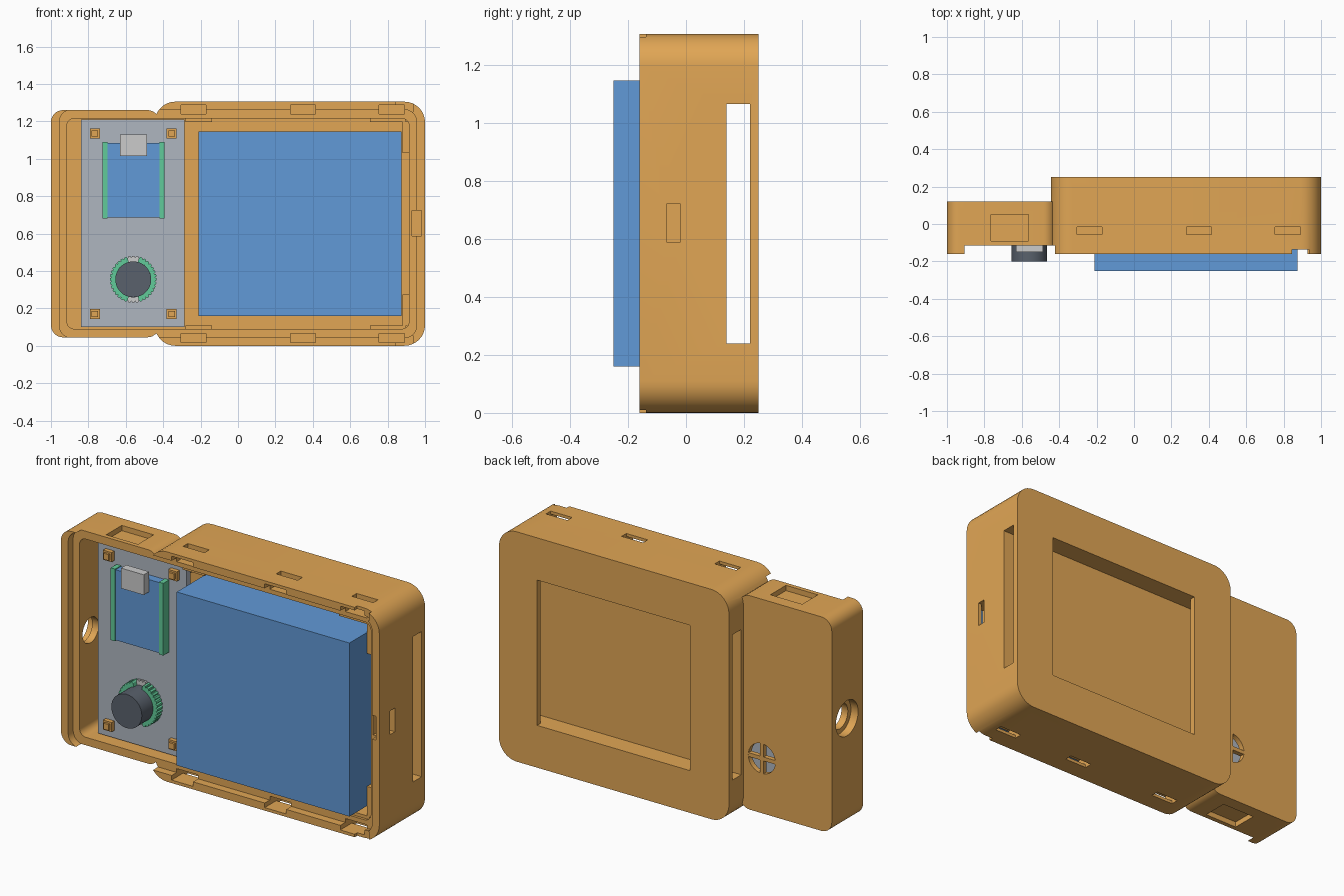
import bpy, bmesh
from math import sin, cos, pi, radians

if "Cube" in bpy.data.objects:
    bpy.data.objects.remove(bpy.data.objects["Cube"])


def material(name, rgb):
    m = bpy.data.materials.new(name)
    m.diffuse_color = (*rgb, 1)
    m.use_nodes = True
    m.node_tree.nodes["Principled BSDF"].inputs["Base Color"].default_value = m.diffuse_color
    return m


ORANGE = material("orange_plastic", (0.75, 0.38, 0.09))
BLUE = material("blue", (0.12, 0.32, 0.68))
GREEN = material("green", (0.12, 0.6, 0.32))
DARK = material("dark_grey", (0.1, 0.12, 0.15))
SILVER = material("board_grey", (0.43, 0.47, 0.53))
METAL = material("metal", (0.6, 0.6, 0.6))


def prism(name, pts, y0, y1, mat=ORANGE):
    """Extrude an (x, z) outline from y0 to y1."""
    bm = bmesh.new()
    face = bm.faces.new([bm.verts.new((x, y0, z)) for x, z in pts])
    ext = bmesh.ops.extrude_face_region(bm, geom=[face])
    verts = [v for v in ext["geom"] if isinstance(v, bmesh.types.BMVert)]
    bmesh.ops.translate(bm, verts=verts, vec=(0, y1 - y0, 0))
    bmesh.ops.recalc_face_normals(bm, faces=bm.faces)
    me = bpy.data.meshes.new(name)
    bm.to_mesh(me)
    bm.free()
    ob = bpy.data.objects.new(name, me)
    bpy.context.collection.objects.link(ob)
    me.materials.append(mat)
    return ob


def box(name, x0, x1, y0, y1, z0, z1, mat=ORANGE):
    return prism(name, [(x0, z0), (x1, z0), (x1, z1), (x0, z1)], y0, y1, mat)


def rounded(x0, x1, z0, z1, r, n=8):
    pts = []
    for k, (cx, cz) in enumerate([(x1 - r, z1 - r), (x0 + r, z1 - r),
                                  (x0 + r, z0 + r), (x1 - r, z0 + r)]):
        for i in range(n + 1):
            a = (k + i / n) * pi / 2
            pts.append((cx + r * cos(a), cz + r * sin(a)))
    return pts


def circle(cx, cz, r, n=32):
    return [(cx + r * cos(2 * pi * i / n), cz + r * sin(2 * pi * i / n)) for i in range(n)]


def activate(ob):
    bpy.ops.object.select_all(action='DESELECT')
    ob.select_set(True)
    bpy.context.view_layer.objects.active = ob


def smooth(ob):
    activate(ob)
    bpy.ops.object.shade_smooth_by_angle(angle=radians(30))


def boolean(ob, tool, op='DIFFERENCE'):
    activate(ob)
    m = ob.modifiers.new("bool", 'BOOLEAN')
    m.object, m.operation, m.solver = tool, op, 'EXACT'
    bpy.ops.object.modifier_apply(modifier=m.name)
    bpy.data.objects.remove(tool)


# case: large display body joined to the smaller control body
case = prism("case_shell", rounded(-0.445, 1.0, 0, 1.305, 0.11), -0.16, 0.25)
boolean(case, prism("t", rounded(-1.0, -0.42, 0.045, 1.26, 0.065), -0.16, 0.12), 'UNION')


def cut(*a):
    boolean(case, box("cutter", *a))


# lid recess and inner cavity
boolean(case, prism("t", rounded(-0.955, 0.955, 0.043, 1.262, 0.065), -0.4, -0.115))
boolean(case, prism("t", rounded(-0.915, 0.915, 0.09, 1.215, 0.04), -0.4, 0.09))

# side-to-side display slot and its window at the back
cut(-0.6, 1.2, 0.14, 0.22, 0.24, 1.065)
cut(-0.20, 0.76, 0.20, 0.4, 0.24, 1.065)


def cut_pair(x0, x1, y0, y1, z0, z1):
    """Cut at the top and mirrored at the bottom."""
    cut(x0, x1, y0, y1, z0, z1)
    cut(x0, x1, y0, y1, 1.305 - z1, 1.305 - z0)


# snap slots with their lead-in channels
for x0 in (-0.305, 0.28, 0.755):
    cut_pair(x0, x0 + 0.135, -0.4, -0.015, 1.24, 1.288)
    cut_pair(x0, x0 + 0.135, -0.057, -0.015, 1.25, 1.4)
cut(0.93, 0.98, -0.4, -0.02, 0.587, 0.722)
cut(0.95, 1.2, -0.065, -0.02, 0.587, 0.722)

# pry notches and port pockets
cut_pair(0.845, 0.935, -0.4, -0.137, 1.25, 1.4)
cut_pair(-0.765, -0.565, -0.09, 0.05, 1.23, 1.4)

# stepped cable hole in the left wall
for r, x0, x1 in ((0.1, -1.2, -0.955), (0.072, -1.2, -0.88)):
    hole = prism("t", circle(0, 0, r), x0, x1)
    hole.rotation_euler.z = -pi / 2
    hole.location = (0, -0.016, 0.65)
    bpy.context.view_layer.update()
    boolean(case, hole)

# round speaker opening with a cross grille
SX, SZ = -0.56, 0.355
boolean(case, prism("t", circle(SX, SZ, 0.085), 0.05, 0.3))
smooth(case)
box("grille_bar_vertical", SX - 0.011, SX + 0.011, 0.091, 0.12, SZ - 0.088, SZ + 0.088)
box("grille_bar_horizontal", SX - 0.088, SX + 0.088, 0.092, 0.119, SZ - 0.011, SZ + 0.011)

# battery locating ribs, top and bottom
for side in (1, -1):
    def rib(x0, x1, z0, z1):
        z0, z1 = (0.6525 + side * (z - 0.6525) for z in (z0, z1))
        box("battery_rib", x0, x1, -0.1, 0.092, min(z0, z1), max(z0, z1))
    rib(-0.28, -0.14, 1.197, 1.217)
    rib(0.705, 0.895, 1.197, 1.217)
    rib(0.88, 0.918, 1.03, 1.2)

# battery and circuit board
box("battery", -0.21, 0.875, -0.25, 0.088, 0.16, 1.145, BLUE)
box("circuit_board", -0.84, -0.285, -0.055, -0.02, 0.10, 1.21, SILVER)

# board posts with a narrower tip
for x in (-0.765, -0.355):
    for z in (0.17, 1.135):
        box("board_post", x - 0.027, x + 0.027, -0.08, 0.092, z - 0.027, z + 0.027)
        box("post_tip", x - 0.017, x + 0.017, -0.092, -0.08, z - 0.017, z + 0.017)

# controller module, its header strips and socket
box("controller", -0.697, -0.418, -0.103, -0.055, 0.685, 1.085, BLUE)
for x in (-0.724, -0.421):
    box("header_strip", x, x + 0.027, -0.108, -0.055, 0.68, 1.09, GREEN)
box("socket", -0.63, -0.487, -0.15, -0.103, 1.015, 1.13, METAL)


# buzzer in a toothed ring: green halves with grey segments between them
def toothed_arc(name, a0, a1, mat, y0):
    n = max(1, round((a1 - a0) / 10))
    pts = []
    for i in range(n):
        for f, r in ((0, 0.116), (0.25, 0.125), (0.75, 0.125), (1, 0.116)):
            a = radians(a0 + (i + f) * (a1 - a0) / n)
            if f == 0 and i:
                continue
            pts.append((SX + r * cos(a), SZ + r * sin(a)))
    for i in range(n, -1, -1):
        a = radians(a0 + i * (a1 - a0) / n)
        pts.append((SX + 0.096 * cos(a), SZ + 0.096 * sin(a)))
    prism(name, pts, y0, -0.055, mat)


for start in (-75, 105):
    toothed_arc("ring_half", start, start + 150, GREEN, -0.1)
    toothed_arc("ring_gap", start + 150, start + 180, METAL, -0.07)
smooth(prism("buzzer", circle(SX, SZ, 0.096), -0.2, -0.055, DARK))
